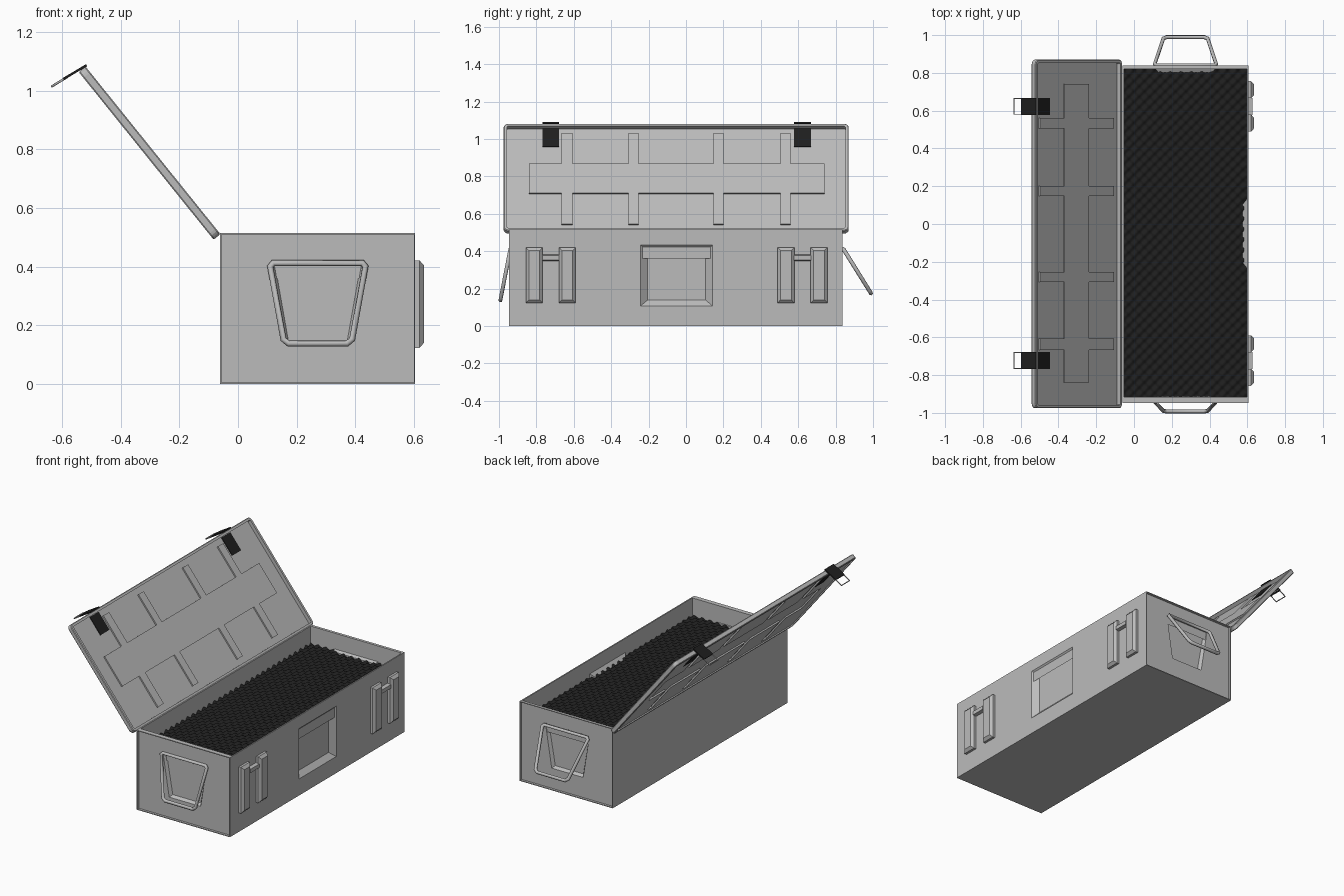
import bpy, bmesh, math
from mathutils import Vector

if "Cube" in bpy.data.objects:
    bpy.data.objects.remove(bpy.data.objects["Cube"])

def material(name, v):
    m = bpy.data.materials.new(name)
    m.diffuse_color = (v, v, v, 1)
    m.use_nodes = True
    m.node_tree.nodes["Principled BSDF"].inputs["Base Color"].default_value = m.diffuse_color
    return m

GREY = material("grey_metal", 0.5)
BLACK = material("black_foam", 0.013)

def finish(name, bm, mat):
    bmesh.ops.remove_doubles(bm, verts=bm.verts, dist=1e-5)
    bmesh.ops.recalc_face_normals(bm, faces=bm.faces)
    me = bpy.data.meshes.new(name)
    bm.to_mesh(me)
    bm.free()
    me.materials.append(mat)
    ob = bpy.data.objects.new(name, me)
    bpy.context.collection.objects.link(ob)
    return ob

def loft(bm, rings, cap_first=False, cap_last=True, closed=False):
    """Join equal-length point rings with quads."""
    rv = [[bm.verts.new(p) for p in r] for r in rings]
    pairs = list(zip(rv, rv[1:])) + ([(rv[-1], rv[0])] if closed else [])
    for a, b in pairs:
        n = len(a)
        for i in range(n):
            bm.faces.new((a[i], a[(i + 1) % n], b[(i + 1) % n], b[i]))
    if cap_first:
        bm.faces.new(rv[0])
    if cap_last:
        bm.faces.new(rv[-1])

def wire(name, pts, r, res=1):
    cu = bpy.data.curves.new(name, 'CURVE')
    cu.dimensions = '3D'
    cu.bevel_depth, cu.bevel_resolution = r, res
    sp = cu.splines.new('POLY')
    sp.points.add(len(pts) - 1)
    for p, q in zip(sp.points, pts):
        p.co = (*q, 1)
    sp.use_cyclic_u = True
    cu.materials.append(GREY)
    ob = bpy.data.objects.new(name, cu)
    bpy.context.collection.objects.link(ob)

X0, X1, Y0, Y1, H = -0.062, 0.605, -0.947, 0.838, 0.515

def rect_x(x, a, b, c, d):      # y from a to b, z from c to d
    return [(x, a, c), (x, b, c), (x, b, d), (x, a, d)]

def rect_y(y, a, b, c, d):      # x from a to b, z from c to d
    return [(a, y, c), (b, y, c), (b, y, d), (a, y, d)]

def rect_z(z, a, b, c, d):
    return [(a, c, z), (b, c, z), (b, d, z), (a, d, z)]

def trapezoid(y, g):            # handle recess outline, shrunk by g
    return [(0.16 + g, y, 0.135 + g), (0.385 - g, y, 0.135 + g),
            (0.43 - g, y, 0.415 - g), (0.115 + g, y, 0.415 - g)]

# Case shell: side with central recess, plain back, bottom, recessed ends, rim
bm = bmesh.new()
loft(bm, [rect_x(X1, Y0, Y1, 0, H), rect_x(X1, -0.243, 0.142, 0.107, 0.433),
          rect_x(X1 - 0.03, -0.205, 0.105, 0.139, 0.398)])
loft(bm, [rect_x(X0, Y0, Y1, 0, H)])
loft(bm, [rect_z(0, X0, X1, Y0, Y1)])
for y, s in ((Y0, 1), (Y1, -1)):
    t = 0.005
    yi = y + s * 0.015
    loft(bm, [rect_y(y, X0, X1, 0, H), rect_y(y, X0 + t, X1 - t, t, H - t),
              rect_y(yi, X0 + t, X1 - t, t, H - t),
              trapezoid(yi, 0), trapezoid(yi + s * 0.02, 0.012)])
inner = (X0 + 0.008, X1 - 0.008, Y0 + 0.03, Y1 - 0.018)
loft(bm, [rect_z(H, X0, X1, Y0, Y1), rect_z(H, *inner), rect_z(0.36, *inner)],
     cap_last=False)
finish("case_shell", bm, GREY)

# Egg-crate foam filling
bm = bmesh.new()
nx, ny = 72, 190
g = [[None] * (ny + 1) for _ in range(nx + 1)]
for i in range(nx + 1):
    for j in range(ny + 1):
        x = inner[0] + (inner[1] - inner[0]) * i / nx
        y = inner[2] + (inner[3] - inner[2]) * j / ny
        z = 0.4 + 0.012 * math.cos(x * 2 * math.pi / 0.055) * math.cos(y * 2 * math.pi / 0.055)
        g[i][j] = bm.verts.new((x, y, z))
for i in range(nx):
    for j in range(ny):
        bm.faces.new((g[i][j], g[i + 1][j], g[i + 1][j + 1], g[i][j + 1]))
foam = finish("foam_filling", bm, BLACK)
foam.data.polygons.foreach_set("use_smooth", [True] * len(foam.data.polygons))

# Swinging end handles
def handle(name, y, s, angle):
    pts = []
    for x, d in ((0.12, 0), (0.425, 0), (0.435, 0.012), (0.39, 0.265), (0.372, 0.28),
                 (0.173, 0.28), (0.155, 0.265), (0.11, 0.012)):
        pts.append((x, y + s * d * math.sin(angle), 0.412 - d * math.cos(angle)))
    wire(name, pts, 0.011)

handle("front_handle", Y0 + 0.008, -1, math.radians(11))
handle("back_handle", Y1 + 0.003, 1, math.radians(32))

# Latch guards on the side: two chamfered bars and a cross pin
for k, yc in enumerate((-0.723, 0.623)):
    bm = bmesh.new()
    for s in (-1, 1):
        c = yc + s * 0.0885
        w = 0.045
        loft(bm, [rect_x(X1 - 0.002, c - w, c + w, 0.123, 0.421),
                  rect_x(X1 + 0.015, c - w, c + w, 0.123, 0.421),
                  rect_x(X1 + 0.03, c - w + 0.016, c + w - 0.016, 0.14, 0.404)])
    loft(bm, [rect_x(X1 - 0.002, yc - 0.045, yc + 0.045, 0.348, 0.382),
              rect_x(X1 + 0.022, yc - 0.045, yc + 0.045, 0.353, 0.377)])
    finish(f"latch_guard_{k + 1}", bm, GREY)

# Lid space: u runs up the lid, y along it, w out of its inner face
LEN, LY0, LY1 = 0.734, -0.975, 0.87
U, W = Vector((-0.627, 0, 0.779)), Vector((0.779, 0, 0.627))

def lid(u, y, w):
    return Vector((-0.06, y, 0.511)) + U * u + W * w

def rounded(w, m, r):
    pts = []
    for k, (cu, cy) in enumerate(((LEN - m - r, LY1 - m - r), (m + r, LY1 - m - r),
                                  (m + r, LY0 + m + r), (LEN - m - r, LY0 + m + r))):
        for a in range(5):
            t = math.radians(90 * k + 22.5 * a)
            pts.append(lid(cu + r * math.cos(t), cy + r * math.sin(t), w))
    return pts

# Lid rim
bm = bmesh.new()
loft(bm, [rounded(-0.03, 0.003, 0.022), rounded(-0.026, 0, 0.025), rounded(-0.004, 0, 0.025),
          rounded(0, 0.004, 0.021), rounded(0, 0.018, 0.007), rounded(-0.03, 0.018, 0.007)],
     cap_last=False, closed=True)
finish("lid_rim", bm, GREY)

# Pressed lid panel: a band crossed by four ribs, stepped up from the sheet
ribs = [(-0.666, -0.607), (-0.307, -0.254), (0.147, 0.2), (0.505, 0.56)]
ys = [LY0 + 0.01, -0.84] + [v for r in ribs for v in r] + [0.74, LY1 - 0.01]
us = [0.01, 0.055, 0.267, 0.472, 0.68, LEN - 0.01]

def height(i, j):
    u, y = (us[i] + us[i + 1]) / 2, (ys[j] + ys[j + 1]) / 2
    band = 0.267 < u < 0.472 and -0.84 < y < 0.74
    rib = 0.055 < u < 0.68 and any(a < y < b for a, b in ribs)
    return -0.014 if band or rib else -0.023

bm = bmesh.new()
def quad(*pts):
    bm.faces.new([bm.verts.new(p) for p in pts])

for i in range(len(us) - 1):
    for j in range(len(ys) - 1):
        a, b, c, d, h = us[i], us[i + 1], ys[j], ys[j + 1], height(i, j)
        quad(lid(a, c, h), lid(a, d, h), lid(b, d, h), lid(b, c, h))
        if i + 2 < len(us) and height(i + 1, j) != h:
            k = height(i + 1, j)
            quad(lid(b, c, h), lid(b, d, h), lid(b, d, k), lid(b, c, k))
        if j + 2 < len(ys) and height(i, j + 1) != h:
            k = height(i, j + 1)
            quad(lid(a, d, h), lid(b, d, h), lid(b, d, k), lid(a, d, k))
finish("lid_panel", bm, GREY)

# Lid latches: inner plate, folding strap and wire loop
def slab(name, p, q, n, yc, half, mat):
    bm = bmesh.new()
    ring = lambda y: [Vector((v.x, y, v.z)) for v in (p, q, q + n, p + n)]
    loft(bm, [ring(yc - half), ring(yc + half)], cap_first=True)
    finish(name, bm, mat)

for k, yc in enumerate((-0.723, 0.623)):
    slab(f"latch_plate_{k + 1}", lid(0.59, 0, -0.025), lid(0.714, 0, -0.025),
         W * 0.006, yc, 0.045, BLACK)
    slab(f"latch_strap_{k + 1}", Vector((-0.515, 0, 1.084)), Vector((-0.594, 0, 1.037)),
         Vector((-0.004, 0, 0.007)), yc, 0.045, BLACK)
    e = 0.042
    wire(f"latch_loop_{k + 1}", [(-0.585, yc - e, 1.046), (-0.636, yc - e, 1.015),
                                 (-0.636, yc + e, 1.015), (-0.585, yc + e, 1.046)], 0.004)
